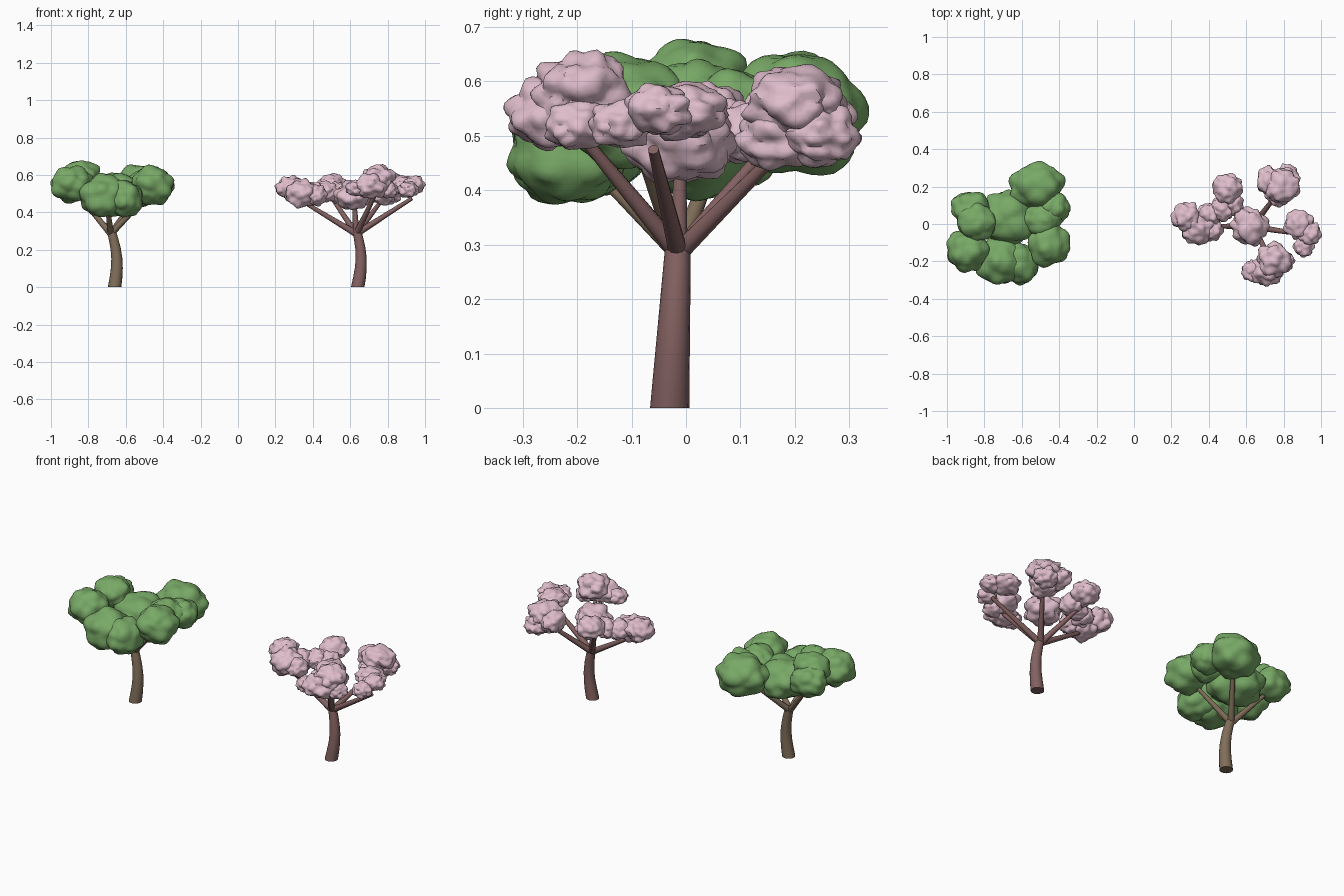
import bpy, bmesh, math
from mathutils import Vector, noise

cube = bpy.data.objects.get("Cube")
if cube:
    bpy.data.objects.remove(cube, do_unlink=True)


def material(name, rgb):
    mat = bpy.data.materials.new(name)
    mat.use_nodes = True
    mat.diffuse_color = (*rgb, 1)
    mat.node_tree.nodes["Principled BSDF"].inputs["Base Color"].default_value = (*rgb, 1)
    return mat


green_leaf = material("leaf green", (0.19, 0.40, 0.135))
pink_leaf = material("blossom pink", (0.74, 0.51, 0.60))
olive_bark = material("olive bark", (0.215, 0.155, 0.10))
rose_bark = material("rose bark", (0.23, 0.12, 0.12))


def finish(name, bm, mat, angle):
    mesh = bpy.data.meshes.new(name)
    bm.normal_update()
    bm.to_mesh(mesh)
    bm.free()
    mesh.materials.append(mat)
    obj = bpy.data.objects.new(name, mesh)
    bpy.context.collection.objects.link(obj)
    bpy.ops.object.select_all(action='DESELECT')
    obj.select_set(True)
    bpy.context.view_layer.objects.active = obj
    bpy.ops.object.shade_smooth_by_angle(angle=math.radians(angle))


def add_tube(bm, path, radii, sides=12, flat=False):
    """Tapered tube through the path, closed at both ends."""
    points = [Vector(p) for p in path]
    rings = []
    for i, p in enumerate(points):
        axis = points[min(i + 1, len(points) - 1)] - points[max(i - 1, 0)]
        turn = Vector((0, 0, 1)).rotation_difference(axis.normalized())
        if flat and i == 0:
            turn.identity()
        ring = []
        for k in range(sides):
            a = math.tau * k / sides
            ring.append(bm.verts.new(p + turn @ Vector((math.cos(a), math.sin(a), 0)) * radii[i]))
        rings.append(ring)
    for low, high in zip(rings, rings[1:]):
        for k in range(sides):
            n = (k + 1) % sides
            bm.faces.new((low[k], low[n], high[n], high[k]))
    bm.faces.new(rings[0][::-1])
    bm.faces.new(rings[-1])


def add_puff(bm, centre, size, lumps, depth, rough):
    """Leaf ball made of rounded lumps that meet in creases."""
    centre, size = Vector(centre), Vector(size)
    ball = bmesh.ops.create_icosphere(bm, subdivisions=4, radius=1)
    for v in ball["verts"]:
        n = v.co.normalized()
        near = noise.voronoi(n * lumps + centre * 37)[0][0]
        r = 1.05 + depth * (0.4 - near) + rough * noise.noise(n * 3 + centre * 53)
        v.co = centre + Vector(a * b for a, b in zip(n * r, size))


def build_tree(prefix, base, fork, tips, clumps, bark, leaf, lumps, depth, rough):
    # Trunk bows out to the left on its way to the fork
    b, f = Vector(base), Vector(fork)
    bm = bmesh.new()
    path, radii = [], []
    for i in range(7):
        t = i / 6
        p = b.lerp(f, t)
        p.x += 0.022 * math.sin(math.pi * t)
        path.append(p)
        radii.append(0.036 - 0.013 * t)
    add_tube(bm, path, radii, 16, True)
    finish(prefix + "_trunk", bm, bark, 40)

    # Branches spread from the fork
    bm = bmesh.new()
    for tip in tips:
        tip = Vector(tip)
        start = f - Vector((0, 0, 0.025))
        add_tube(bm, [start, start.lerp(tip, 0.5), tip], [0.018, 0.014, 0.010], 10)
    finish(prefix + "_branches", bm, bark, 40)

    # Foliage clumps
    for name, puffs in clumps.items():
        bm = bmesh.new()
        for x, y, z, rx, ry, rz in puffs:
            add_puff(bm, (x, y, z), (rx, ry, rz), lumps, depth, rough)
        finish(prefix + "_" + name, bm, leaf, 50)


green_clumps = {
    "crown_middle": [(-.67, .03, .50, .145, .14, .115)],
    "crown_back": [(-.52, .205, .54, .14, .125, .11), (-.43, .09, .54, .08, .09, .08)],
    "crown_right": [(-.87, .08, .55, .105, .09, .085), (-.84, .01, .595, .10, .10, .08),
                    (-.89, -.14, .55, .11, .11, .095)],
    "crown_front": [(-.72, -.20, .485, .125, .125, .11), (-.61, -.21, .475, .10, .11, .095)],
    "crown_left": [(-.455, -.11, .545, .11, .115, .10), (-.49, .02, .55, .11, .09, .085)],
}
pink_clumps = {
    "blossom_middle": [(.62, -.01, .495, .095, .10, .08)],
    "blossom_front": [(.75, -.19, .58, .088, .088, .07), (.71, -.25, .54, .085, .075, .065),
                      (.63, -.25, .53, .05, .055, .045), (.80, -.20, .52, .055, .06, .045)],
    "blossom_back": [(.79, .20, .56, .093, .088, .065), (.72, .23, .54, .065, .075, .06),
                     (.77, .17, .495, .07, .075, .055), (.82, .25, .50, .06, .065, .055)],
    "blossom_left": [(.88, 0, .545, .078, .075, .05), (.94, -.05, .55, .06, .06, .045),
                     (.91, -.12, .52, .052, .055, .043)],
    "blossom_back_right": [(.50, .19, .545, .075, .08, .06), (.53, .11, .505, .055, .065, .055),
                           (.47, .08, .51, .065, .065, .055)],
    "blossom_right": [(.28, .04, .53, .075, .075, .06), (.34, -.02, .50, .085, .085, .075),
                      (.42, -.03, .49, .055, .06, .055), (.40, .05, .505, .065, .06, .055)],
}

build_tree("green_tree", (-.66, -.03, 0), (-.68, -.014, .31),
           [(-.86, .07, .50), (-.54, .17, .49), (-.70, -.18, .45), (-.48, -.09, .49)],
           green_clumps, olive_bark, green_leaf, 1.3, 0.32, 0.05)
build_tree("pink_tree", (.64, -.03, 0), (.633, -.014, .31),
           [(.74, -.2, .51), (.93, -.06, .475), (.78, .18, .48), (.62, -.01, .48),
            (.50, .15, .48), (.36, -.01, .45)],
           pink_clumps, rose_bark, pink_leaf, 1.6, 0.4, 0.12)
